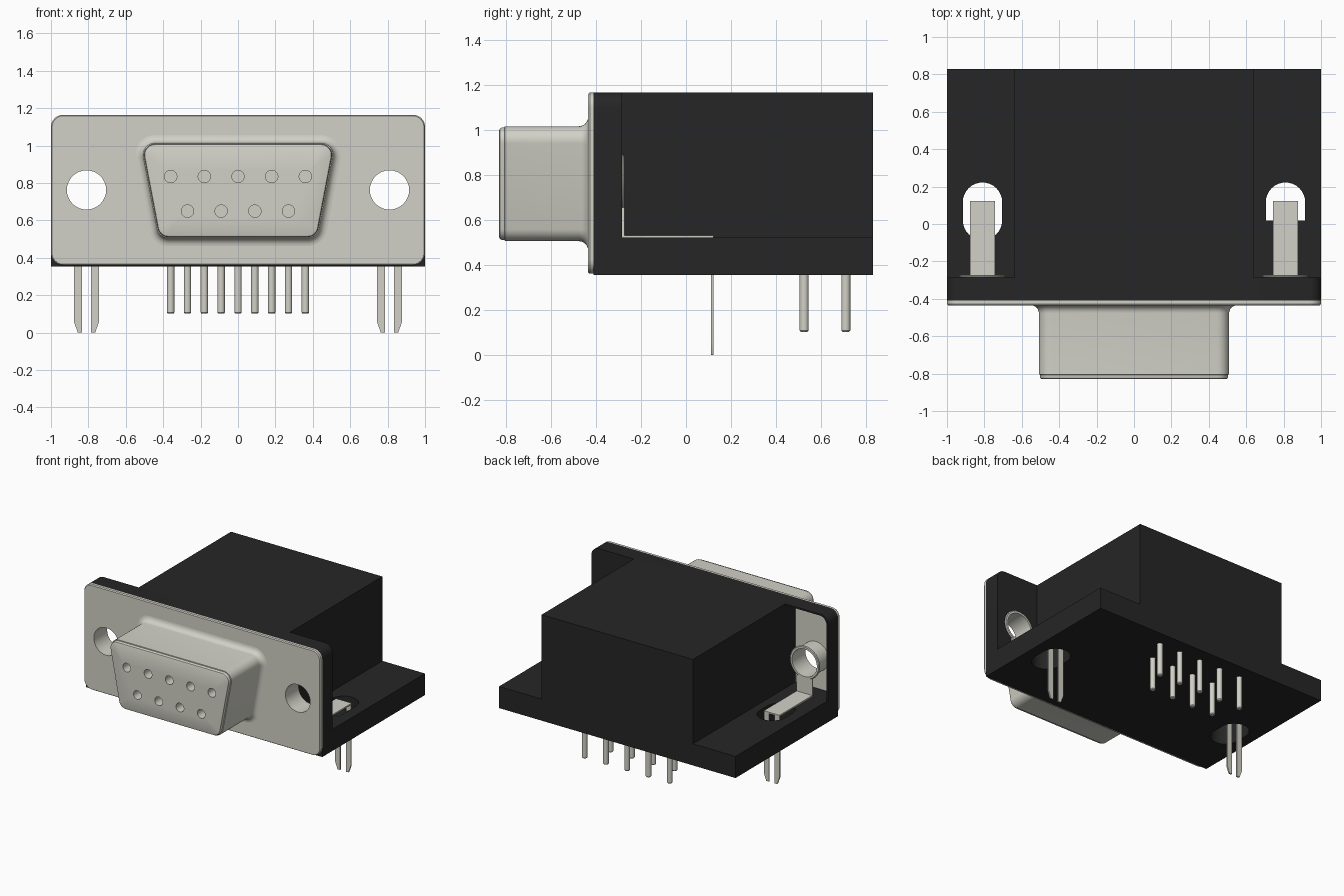
import bpy, bmesh, math
from mathutils import Vector

if "Cube" in bpy.data.objects:
    bpy.data.objects.remove(bpy.data.objects["Cube"], do_unlink=True)


def material(name, rgb):
    m = bpy.data.materials.new(name)
    m.use_nodes = True
    m.diffuse_color = (*rgb, 1)
    bsdf = m.node_tree.nodes["Principled BSDF"]
    bsdf.inputs["Base Color"].default_value = (*rgb, 1)
    bsdf.inputs["Roughness"].default_value = 0.6
    return m


METAL = material("nickel_grey", (0.644, 0.638, 0.572))
BLACK = material("black_plastic", (0.0195, 0.019, 0.019))


def rounded(corners, radii, grow=0, steps=8):
    """Offset a convex counter-clockwise outline with rounded corners."""
    pts = []
    n = len(corners)
    for i, r in enumerate(radii):
        c = Vector(corners[i])
        if r == 0:
            pts.append(c)
            continue
        a = (c - Vector(corners[i - 1])).normalized()
        b = (Vector(corners[(i + 1) % n]) - c).normalized()
        turn = a.angle(b)
        centre = c + (b - a).normalized() * (r / math.cos(turn / 2))
        start = math.atan2(-a.x, a.y)
        for k in range(steps + 1):
            t = start + turn * k / steps
            pts.append(centre + Vector((math.cos(t), math.sin(t))) * (r + grow))
    # Arcs that meet share their end points
    return [p for i, p in enumerate(pts) if (p - pts[i - 1]).length > 1e-5]


def rect(x0, x1, y0, y1):
    return [(x0, y0), (x1, y0), (x1, y1), (x0, y1)]


def circle(x, y, r):
    return rect(x - r, x + r, y - r, y + r), [r] * 4


def loft(bm, corners, radii, rings, axis="Y", holes=(), pit=None):
    """Skin rings of (position, growth); holes run through, or from the last ring to pit."""
    def ring(outline, rads, pos, grow=0):
        return [bm.verts.new((p.x, pos, p.y) if axis == "Y" else (p.x, p.y, pos))
                for p in rounded(outline, rads, grow)]

    def skin(loops):
        for lo, hi in zip(loops, loops[1:]):
            for i in range(len(lo)):
                bm.faces.new((lo[i - 1], lo[i], hi[i], hi[i - 1]))

    def cap(outer, inner):
        if not inner:
            bm.faces.new(outer)
            return
        edges = [bm.edges.get((lp[i - 1], lp[i])) for lp in [outer] + inner for i in range(len(lp))]
        bmesh.ops.triangle_fill(bm, use_beauty=True, edges=edges,
                                normal=(0, 1, 0) if axis == "Y" else (0, 0, 1))

    loops = [ring(corners, radii, pos, grow) for pos, grow in rings]
    skin(loops)
    start = rings[0][0] if pit is None else pit
    walls = [(ring(*h, start), ring(*h, rings[-1][0])) for h in holes]
    for wall in walls:
        skin(wall)
        if pit is not None:
            bm.faces.new(wall[0])
    cap(loops[0], [w[0] for w in walls] if pit is None else [])
    cap(loops[-1], [w[1] for w in walls])


def finish(bm, name, mat):
    bmesh.ops.recalc_face_normals(bm, faces=bm.faces)
    me = bpy.data.meshes.new(name)
    bm.to_mesh(me)
    bm.free()
    me.materials.append(mat)
    ob = bpy.data.objects.new(name, me)
    bpy.context.collection.objects.link(ob)
    bpy.ops.object.select_all(action="DESELECT")
    ob.select_set(True)
    bpy.context.view_layer.objects.active = ob
    bpy.ops.object.shade_smooth_by_angle(angle=math.radians(35))


def part(name, mat, *args, **kwargs):
    bm = bmesh.new()
    loft(bm, *args, **kwargs)
    finish(bm, name, mat)


def box(name, mat, x0, x1, y0, y1, z0, z1, holes=()):
    part(name, mat, rect(x0, x1, y0, y1), [0] * 4, [(z0, 0), (z1, 0)], "Z", holes)


HOLE_X, HOLE_Z, BORE = 0.81, 0.763, 0.105
BOTTOM, TOP, SHELF = 0.355, 1.165, 0.52
BACK, FLANGE, PLATE, FRONT = 0.83, -0.285, -0.41, -0.435

# Metal face plate with screw holes
part("face_plate", METAL, rect(-1, 1, BOTTOM + 0.005, TOP), [0.065] * 4,
     [(PLATE, 0), (FRONT + 0.008, 0), (FRONT, -0.006)],
     holes=[circle(s * HOLE_X, HOLE_Z, BORE) for s in (-1, 1)])

# Plastic flange, open behind the plate on one side
opening = (rect(-0.988, -0.64, SHELF, TOP - 0.012), [0, 0, 0, 0.055])
part("flange", BLACK, rect(-1, 1, BOTTOM, TOP), [0, 0, 0.065, 0.065], [(PLATE, 0), (FLANGE, 0)],
     holes=[opening, circle(HOLE_X, HOLE_Z, 0.113)])

# Plastic base with slots for the board locks, and the main block
slots = [(rect(x - BORE, x + BORE, -0.085, 0.222), [BORE] * 4) for x in (-HOLE_X, HOLE_X)]
box("base", BLACK, -1, 1, FLANGE, BACK, BOTTOM, SHELF, slots)
box("slot_cover", BLACK, 0.7, 0.92, -0.09, 0.02, SHELF - 0.008, SHELF + 0.001)
box("main_block", BLACK, -0.64, 0.64, FLANGE, BACK, SHELF, TOP)

# Tapered shell with flared root, stepped rim and contact sockets
ROWS = [(0.835, (-0.36, -0.18, 0, 0.18, 0.36)), (0.65, (-0.27, -0.09, 0.09, 0.27))]
FLARE = 0.042
rings = [(PLATE - 0.01, FLARE)]
for k in range(7):
    t = k / 6 * math.pi / 2
    rings.append((FRONT - FLARE * (1 - math.cos(t)), FLARE * (1 - math.sin(t))))
rings += [(-0.805, 0), (-0.806, -0.006), (-0.82, -0.006), (-0.827, -0.01), (-0.83, -0.017)]
part("connector_shell", METAL,
     [(-0.425, 0.505), (0.425, 0.505), (0.522, 1.015), (-0.522, 1.015)], [0.065] * 4, rings,
     holes=[circle(x, z, 0.033) for z, xs in ROWS for x in xs], pit=-0.73)

# Contact pins in two staggered rows
bm = bmesh.new()
for (_, xs), y in zip(ROWS, (0.71, 0.525)):
    for x in xs:
        loft(bm, *circle(x, y, 0.02), [(0.102, -0.005), (0.108, 0), (BOTTOM + 0.02, 0)], "Z")
finish(bm, "contact_pins", METAL)

# Screw inserts and bent board locks on both sides
for s, side in ((-1, "right"), (1, "left")):
    cx = s * HOLE_X
    part(side + "_insert", METAL, *circle(cx, HOLE_Z, 0.112),
         [(PLATE, 0), (-0.288, 0), (-0.287, 0.01), (-0.283, 0.014), (-0.279, 0.014), (-0.274, 0.008)],
         holes=[circle(cx, HOLE_Z, BORE)])

    w = 0.066
    box(side + "_lock_upright", METAL, cx - w, cx + w, -0.284, -0.274, SHELF, HOLE_Z - 0.108)
    box(side + "_lock_strip", METAL, cx - w, cx + w, -0.284, 0.122, SHELF, SHELF + 0.011)
    for leg, name in ((-1, "_lock_leg_a"), (1, "_lock_leg_b")):
        outline = [(0.024, 0), (0.046, 0), (w, 0.055), (w, SHELF + 0.005), (0.024, SHELF + 0.005)]
        pts = [(cx + leg * x, z) for x, z in outline]
        part(side + name, METAL, pts[::leg], [0] * 5, [(0.111, 0), (0.122, 0)])
